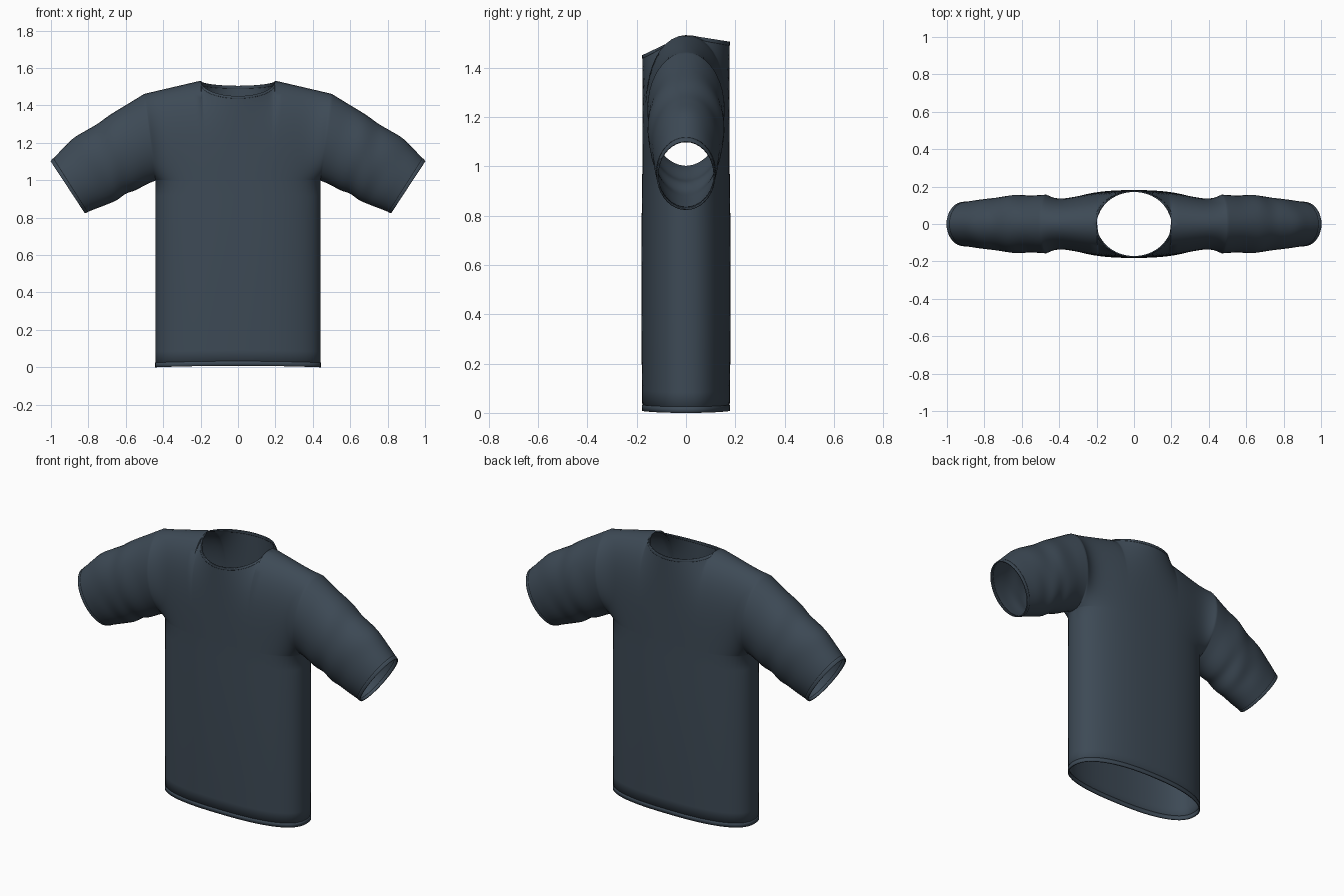
import bpy
import bmesh
from math import sin, cos, pi, sqrt

cube = bpy.data.objects.get("Cube")
if cube:
    bpy.data.objects.remove(cube, do_unlink=True)

fabric = bpy.data.materials.new("dark slate fabric")
fabric.use_nodes = True
colour = (0.047, 0.068, 0.092, 1)
fabric.diffuse_color = colour
bsdf = fabric.node_tree.nodes["Principled BSDF"]
bsdf.inputs["Base Color"].default_value = colour
bsdf.inputs["Roughness"].default_value = 0.8

HALF_WIDTH, DEPTH = 0.44, 0.175
ARMPIT, SHOULDER, COLLAR = 1.0, 1.46, 1.53
NECK = 0.4                      # neck edge as a share of the shoulder width
N = 18                          # steps along the armhole

# Sleeve stations: upper x, z, lower x, z, half depth
STATIONS = [
    (0.50, 1.46, 0.44, 1.00, 0.155),
    (0.59, 1.405, 0.485, 0.982, 0.150),
    (0.68, 1.35, 0.55, 0.948, 0.156),
    (0.75, 1.30, 0.60, 0.930, 0.145),
    (0.81, 1.265, 0.65, 0.895, 0.143),
    (0.88, 1.222, 0.70, 0.873, 0.130),
    (0.94, 1.163, 0.76, 0.850, 0.125),
    (1.00, 1.10, 0.82, 0.826, 0.115),
]


def body_depth(s):
    return DEPTH * max(0, 1 - s ** 2.4) ** (1 / 2.4)


def lower_body(side):
    """Tube from hem to armpit, slightly fuller in the middle."""
    def point(s, t):
        fuller = 1 + 0.025 * sin(pi * t)
        hem = 0.008 * (1 - s * s) * (1 - t)
        return HALF_WIDTH * s, side * body_depth(s) * fuller, t * ARMPIT + hem
    return point


def upper_body(side):
    """Chest or back panel up to the neckline and shoulder seam."""
    dip = COLLAR - (1.45 if side < 0 else 1.505)

    def point(s, t):
        neck = sqrt(max(0, 1 - (s / NECK) ** 2))
        if s < NECK:
            top = COLLAR - dip * neck
        else:
            top = COLLAR + (SHOULDER - COLLAR) * (s - NECK) / (1 - NECK)
        armhole = STATIONS[0][4] * sqrt(max(0, 1 - (2 * t - 1) ** 2))
        blend = t ** 4
        y = sqrt(body_depth(s) ** 2 * (1 - blend)
                 + (DEPTH * neck) ** 2 * blend + armhole ** 2 * s ** 8)
        x = s * (HALF_WIDTH + (STATIONS[0][0] - HALF_WIDTH) * t)
        return x, side * y, ARMPIT + t * (top - ARMPIT)
    return point


def sleeve(u, angle):
    """Smooth loft through the sleeve stations, u from 0 to 1."""
    last = len(STATIONS) - 1
    i = min(int(u * last), last - 1)
    f = u * last - i
    a, b, c, d = (STATIONS[min(max(i + k, 0), last)] for k in (-1, 0, 1, 2))
    ux, uz, lx, lz, w = (
        q + 0.5 * f * (r - p + f * (2 * p - 5 * q + 4 * r - e + f * (3 * (q - r) + e - p)))
        for p, q, r, e in zip(a, b, c, d))
    k = (1 + cos(angle)) / 2
    folds = 1 + 0.025 * sin(6 * pi * u + 2 * cos(angle)) * sin(pi * u)
    return lx + (ux - lx) * k, w * sin(angle) * folds, lz + (uz - lz) * k


def steps(n, lo=0, hi=1):
    return [lo + (hi - lo) * i / n for i in range(n + 1)]


def sheet(bm, point, us, vs):
    rows = [[bm.verts.new(point(u, v)) for u in us] for v in vs]
    for low, high in zip(rows, rows[1:]):
        for i in range(len(us) - 1):
            bm.faces.new((low[i], low[i + 1], high[i + 1], high[i]))


def garment_part(name, sheets, thickness):
    """Weld the half sheets, mirror them and give the cloth thickness."""
    bm = bmesh.new()
    for args in sheets:
        sheet(bm, *args)
    bmesh.ops.remove_doubles(bm, verts=bm.verts, dist=0.0002)
    bmesh.ops.recalc_face_normals(bm, faces=bm.faces)
    mesh = bpy.data.meshes.new(name)
    bm.to_mesh(mesh)
    bm.free()
    mesh.materials.append(fabric)
    obj = bpy.data.objects.new(name, mesh)
    bpy.context.collection.objects.link(obj)
    bpy.ops.object.select_all(action="DESELECT")
    obj.select_set(True)
    bpy.context.view_layer.objects.active = obj
    bpy.ops.object.shade_smooth_by_angle(angle=pi / 3)
    mirror = obj.modifiers.new("mirror", "MIRROR")
    mirror.merge_threshold = 0.0005
    cloth = obj.modifiers.new("cloth", "SOLIDIFY")
    cloth.thickness = thickness
    cloth.offset = 0


neck_cols = [NECK * sin(pi / 2 * a) for a in steps(10)]
side_cols = [NECK + (1 - NECK) * sin(pi / 2 * a) for a in steps(12)]
columns = neck_cols + side_cols[1:]
rise = [(1 - cos(pi * a)) / 2 for a in steps(N)]
around = steps(2 * N, -pi, pi)
both = (-1, 1)

# Shirt shell: body, chest and back panels, sleeves
shell = [(lower_body(s), columns, steps(12)) for s in both]
shell += [(upper_body(s), columns, rise) for s in both]
shell.append((sleeve, steps(42), around))
garment_part("shirt", shell, 0.004)

# Folded edges at the neck, bottom and cuffs
garment_part("neck_band", [(upper_body(s), neck_cols, steps(4, 0.97, 1)) for s in both], 0.007)
garment_part("bottom_hem", [(lower_body(s), columns, steps(2, 0, 0.025)) for s in both], 0.007)
garment_part("sleeve_cuffs", [(sleeve, steps(3, 0.955, 1), around)], 0.007)
